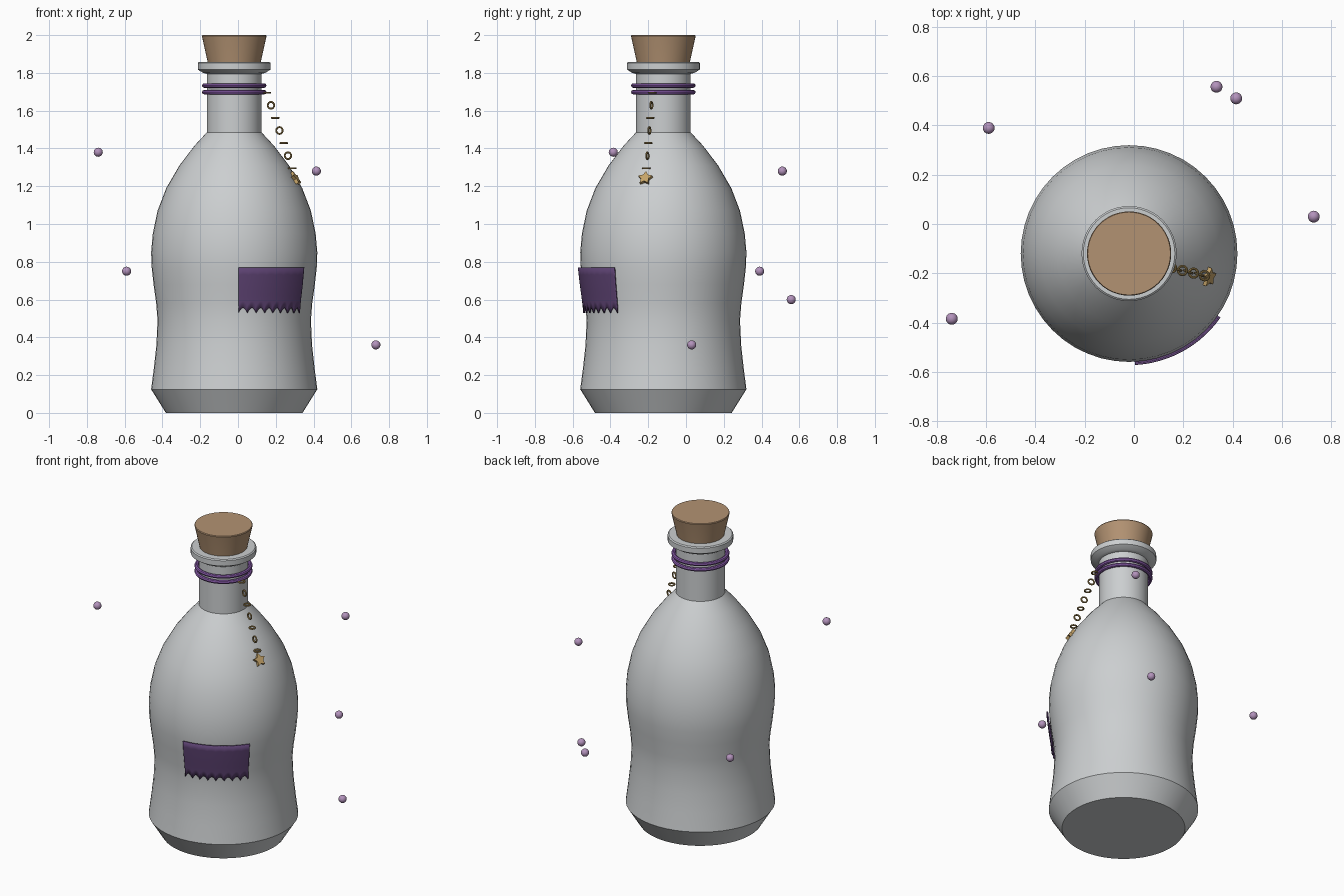
import bpy, bmesh, math
from mathutils import Vector

cube = bpy.data.objects.get("Cube")
if cube:
    bpy.data.objects.remove(cube, do_unlink=True)

CENTRE = Vector((-0.02, -0.12, 0))


def material(name, rgb):
    m = bpy.data.materials.new(name)
    m.use_nodes = True
    m.diffuse_color = (*rgb, 1)
    bsdf = next(n for n in m.node_tree.nodes if n.type == 'BSDF_PRINCIPLED')
    bsdf.inputs["Base Color"].default_value = (*rgb, 1)
    return m


GLASS = material("pale grey glass", (0.60, 0.62, 0.63))
CORK = material("cork brown", (0.45, 0.29, 0.17))
CORD = material("purple cord", (0.26, 0.11, 0.42))
PAPER = material("dark purple paper", (0.11, 0.055, 0.17))
PEARL = material("lilac pearl", (0.45, 0.29, 0.50))
BRASS = material("dark brass", (0.36, 0.24, 0.08))
GOLD = material("gold", (0.56, 0.37, 0.14))


def finish(obj, mat, smooth=True):
    obj.data.materials.append(mat)
    bpy.ops.object.select_all(action='DESELECT')
    obj.select_set(True)
    bpy.context.view_layer.objects.active = obj
    if smooth:
        bpy.ops.object.shade_smooth_by_angle(angle=math.radians(30))
    return obj


def from_bmesh(name, bm, location, mat, smooth=True):
    bmesh.ops.recalc_face_normals(bm, faces=bm.faces)
    mesh = bpy.data.meshes.new(name)
    bm.to_mesh(mesh)
    bm.free()
    obj = bpy.data.objects.new(name, mesh)
    obj.location = location
    bpy.context.collection.objects.link(obj)
    return finish(obj, mat, smooth)


def revolve(name, profile, mat, sides=48):
    """Turn (radius, height) points into a capped round solid."""
    bm = bmesh.new()
    rings = [[bm.verts.new((r * math.cos(math.tau * i / sides),
                            r * math.sin(math.tau * i / sides), z))
              for i in range(sides)] for r, z in profile]
    for a, b in zip(rings, rings[1:]):
        for i in range(sides):
            j = (i + 1) % sides
            bm.faces.new((a[i], a[j], b[j], b[i]))
    bm.faces.new(rings[0])
    bm.faces.new(rings[-1])
    return from_bmesh(name, bm, CENTRE, mat)


def torus(name, location, major, minor, mat, rotation=(0, 0, 0), sides=48):
    bpy.ops.mesh.primitive_torus_add(
        location=location, rotation=rotation, major_radius=major,
        minor_radius=minor, major_segments=sides, minor_segments=8)
    bpy.context.object.name = name
    return finish(bpy.context.object, mat)


# Bottle body with chamfered base, waist, shoulder and neck
body = [(0.362, 0), (0.44, 0.125), (0.425, 0.24), (0.412, 0.36), (0.406, 0.49),
        (0.413, 0.58), (0.427, 0.68), (0.437, 0.77), (0.44, 0.85), (0.431, 0.95),
        (0.406, 1.07), (0.36, 1.19), (0.29, 1.31), (0.21, 1.415), (0.145, 1.485),
        (0.145, 1.81)]
revolve("bottle", body, GLASS)
revolve("bottle_lip", [(0.145, 1.795), (0.165, 1.80), (0.193, 1.818), (0.193, 1.852),
                       (0.186, 1.858), (0.14, 1.858)], GLASS)

# Tapered stopper
revolve("cork_stopper", [(0.138, 1.84), (0.141, 1.86), (0.171, 1.995), (0.168, 2.0)], CORK)

# Cord wound twice round the neck
for i, z in enumerate((1.698, 1.733)):
    torus(f"neck_cord_{i + 1}", CENTRE + Vector((0, 0, z)), 0.159, 0.012, CORD)


# Curved paper label with a scalloped lower edge
def body_radius(z):
    for (r0, z0), (r1, z1) in zip(body, body[1:]):
        if z0 <= z <= z1:
            return r0 + (r1 - r0) * (z - z0) / (z1 - z0)


bm = bmesh.new()
scallops, steps, rows = 8, 6, 6
columns = []
for i in range(scallops * steps + 1):
    angle = math.radians(-87 + 52 * i / (scallops * steps))
    bottom = 0.53 + 0.027 * abs(math.sin(math.pi * i / steps))
    column = []
    for k in range(rows + 1):
        z = bottom + (0.77 - bottom) * k / rows
        r = body_radius(z) + 0.008
        column.append(bm.verts.new((r * math.cos(angle), r * math.sin(angle), z)))
    columns.append(column)
for a, b in zip(columns, columns[1:]):
    for k in range(rows):
        bm.faces.new((a[k], b[k], b[k + 1], a[k + 1]))
label = from_bmesh("label", bm, CENTRE, PAPER)
solid = label.modifiers.new("paper_thickness", 'SOLIDIFY')
solid.thickness = 0.008
solid.offset = 1

# Hanging chain, links alternately flat and upright
start, end = Vector((0.152, -0.178, 1.695)), Vector((0.287, -0.21, 1.295))
for i in range(7):
    tilt = (math.pi / 2, 0, math.radians(-20)) if i % 2 else (0, 0, 0)
    torus(f"chain_link_{i + 1}", start.lerp(end, i / 6), 0.018, 0.005, BRASS, tilt, 16)

# Star charm leaning on the shoulder
bm = bmesh.new()
star = []
for i in range(10):
    r = 0.022 if i % 2 else 0.04
    a = math.pi / 2 + math.tau * i / 10
    star.append((r * math.cos(a), r * math.sin(a)))
front = [bm.verts.new((x, y, 0.012)) for x, y in star]
back = [bm.verts.new((x, y, -0.012)) for x, y in star]
bm.faces.new(front)
bm.faces.new(back)
for i in range(10):
    j = (i + 1) % 10
    bm.faces.new((front[i], front[j], back[j], back[i]))
charm = from_bmesh("star_charm", bm, (0.302, -0.215, 1.24), GOLD, False)
charm.rotation_euler = Vector((0.8, -0.25, 0.55)).to_track_quat('Z', 'Y').to_euler()

# Pearls floating round the bottle
pearls = [(-0.74, -0.385, 1.38), (0.415, 0.51, 1.28), (-0.59, 0.39, 0.75),
          (0.335, 0.557, 0.60), (0.73, 0.03, 0.36)]
for i, place in enumerate(pearls):
    bpy.ops.mesh.primitive_uv_sphere_add(segments=24, ring_count=12,
                                         radius=0.024, location=place)
    bpy.context.object.name = f"floating_pearl_{i + 1}"
    finish(bpy.context.object, PEARL)
